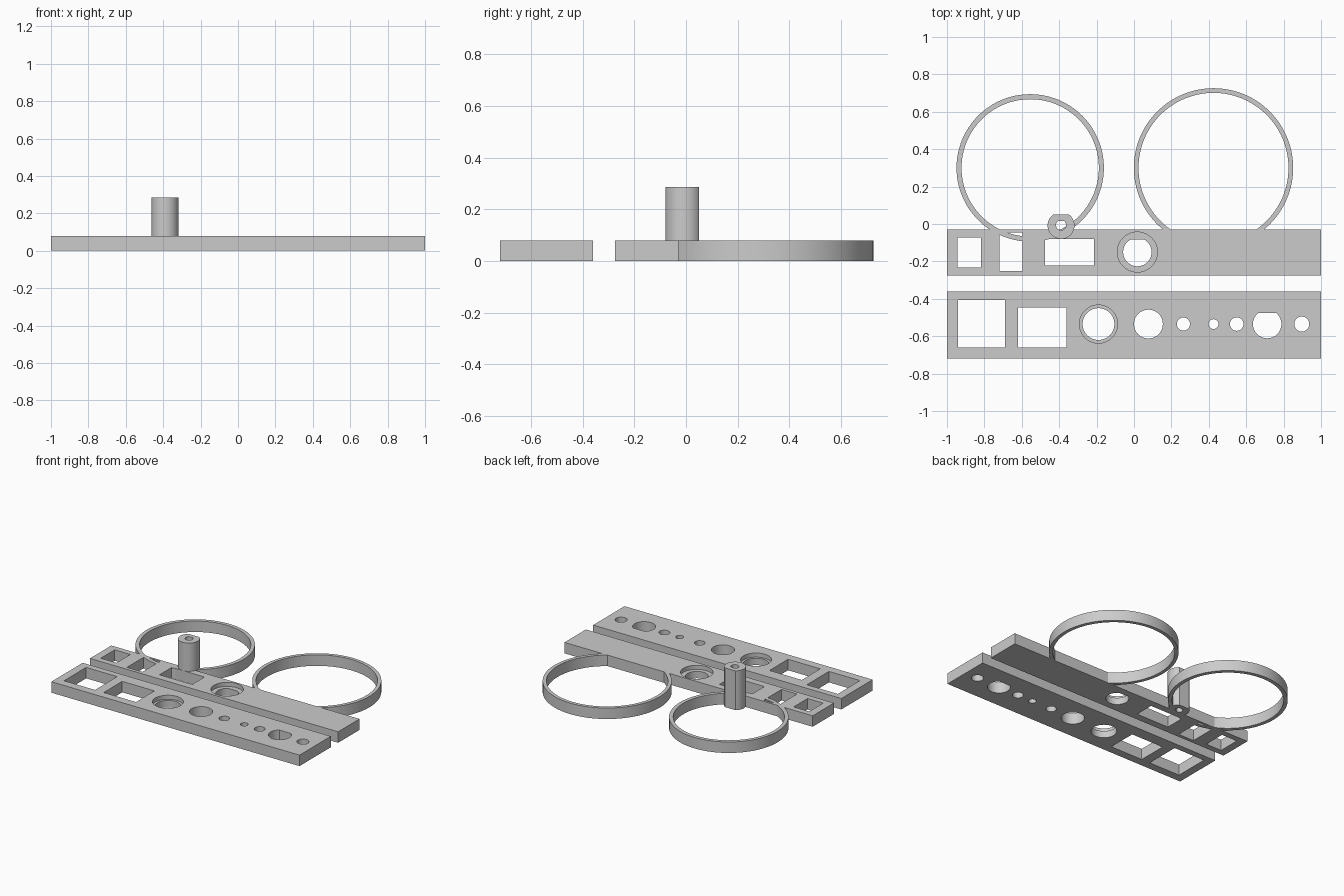
import bpy, bmesh, math

cube = bpy.data.objects.get("Cube")
if cube:
    bpy.data.objects.remove(cube, do_unlink=True)

grey = bpy.data.materials.new("light grey")
grey.use_nodes = True
colour = (0.6, 0.6, 0.6, 1)
grey.diffuse_color = colour
grey.node_tree.nodes["Principled BSDF"].inputs["Base Color"].default_value = colour

THICK = 0.08
LOW, HIGH = -0.1, 0.5   # reach of through cuts


def rect(x0, x1, y0, y1):
    return [(x0, y0), (x1, y0), (x1, y1), (x0, y1)]


def disc(cx, cy, r, flat=None, n=64):
    """Circle outline, with an optional flat cut at a height above its centre."""
    if flat is None:
        start, sweep, count = 0, math.tau, n
    else:
        start = math.pi - math.asin(flat / r)
        sweep = math.pi + 2 * math.asin(flat / r)
        count = n - 1
    return [(cx + r * math.cos(start + sweep * i / count),
             cy + r * math.sin(start + sweep * i / count)) for i in range(n)]


def prism(name, outline, z0, z1):
    bm = bmesh.new()
    face = bm.faces.new([bm.verts.new((x, y, z0)) for x, y in outline])
    top = bmesh.ops.extrude_face_region(bm, geom=[face])["geom"]
    bmesh.ops.translate(bm, vec=(0, 0, z1 - z0),
                        verts=[v for v in top if isinstance(v, bmesh.types.BMVert)])
    bmesh.ops.recalc_face_normals(bm, faces=bm.faces)
    mesh = bpy.data.meshes.new(name)
    bm.to_mesh(mesh)
    bm.free()
    mesh.materials.append(grey)
    obj = bpy.data.objects.new(name, mesh)
    bpy.context.collection.objects.link(obj)
    return obj


def part(name, outline, height, cuts):
    """Solid prism with each (outline, floor height) cut out of it."""
    obj = prism(name, outline, 0, height)
    cutters = []
    for shape, floor in cuts:
        cutter = prism("cutter", shape, floor, HIGH)
        cutter.hide_render = True
        mod = obj.modifiers.new("cut", "BOOLEAN")
        mod.operation, mod.solver, mod.object = "DIFFERENCE", "EXACT", cutter
        cutters.append(cutter)
    bpy.ops.object.select_all(action="DESELECT")
    obj.select_set(True)
    bpy.context.view_layer.objects.active = obj
    for mod in list(obj.modifiers):
        bpy.ops.object.modifier_apply(modifier=mod.name)
    for cutter in cutters:
        bpy.data.objects.remove(cutter, do_unlink=True)
    bpy.ops.object.shade_smooth_by_angle(angle=math.radians(30))
    return obj


# Front plate: two windows, a stepped hole and a row of round holes
row = -0.535
front_cuts = [
    (rect(-0.94, -0.69, -0.66, -0.405), LOW),
    (rect(-0.62, -0.36, -0.66, -0.447), LOW),
    (disc(-0.19, row, 0.102), THICK - 0.03),
    (disc(-0.19, row, 0.085), LOW),
    (disc(0.712, row, 0.076, flat=0.06), LOW),
]
for x, r in [(0.077, 0.077), (0.264, 0.035), (0.425, 0.026), (0.549, 0.036), (0.897, 0.04)]:
    front_cuts.append((disc(x, row, r), LOW))
part("front_plate", rect(-1, 1, -0.72, -0.36), THICK, front_cuts)

# Back plate: three windows and a stepped hole
part("back_plate", rect(-1, 1, -0.275, -0.03), THICK, [
    (rect(-0.943, -0.817, -0.232, -0.072), LOW),
    (rect(-0.72, -0.595, -0.25, -0.045), LOW),
    (rect(-0.477, -0.214, -0.222, -0.08), LOW),
    (disc(0.018, -0.15, 0.107), THICK - 0.03),
    (disc(0.018, -0.15, 0.076, flat=0.067), LOW),
])

# Thin hoops running into the back plate
for name, x, outer, inner in [("right_hoop", -0.555, 0.394, 0.367),
                              ("left_hoop", 0.425, 0.426, 0.401)]:
    part(name, disc(x, 0.3, outer, n=128), THICK, [(disc(x, 0.3, inner, n=128), LOW)])

# Hollow post with a flat at the back
part("post", disc(-0.39, -0.008, 0.072, flat=0.058), 0.286,
     [(disc(-0.39, -0.006, 0.027, flat=0.023), LOW)])
